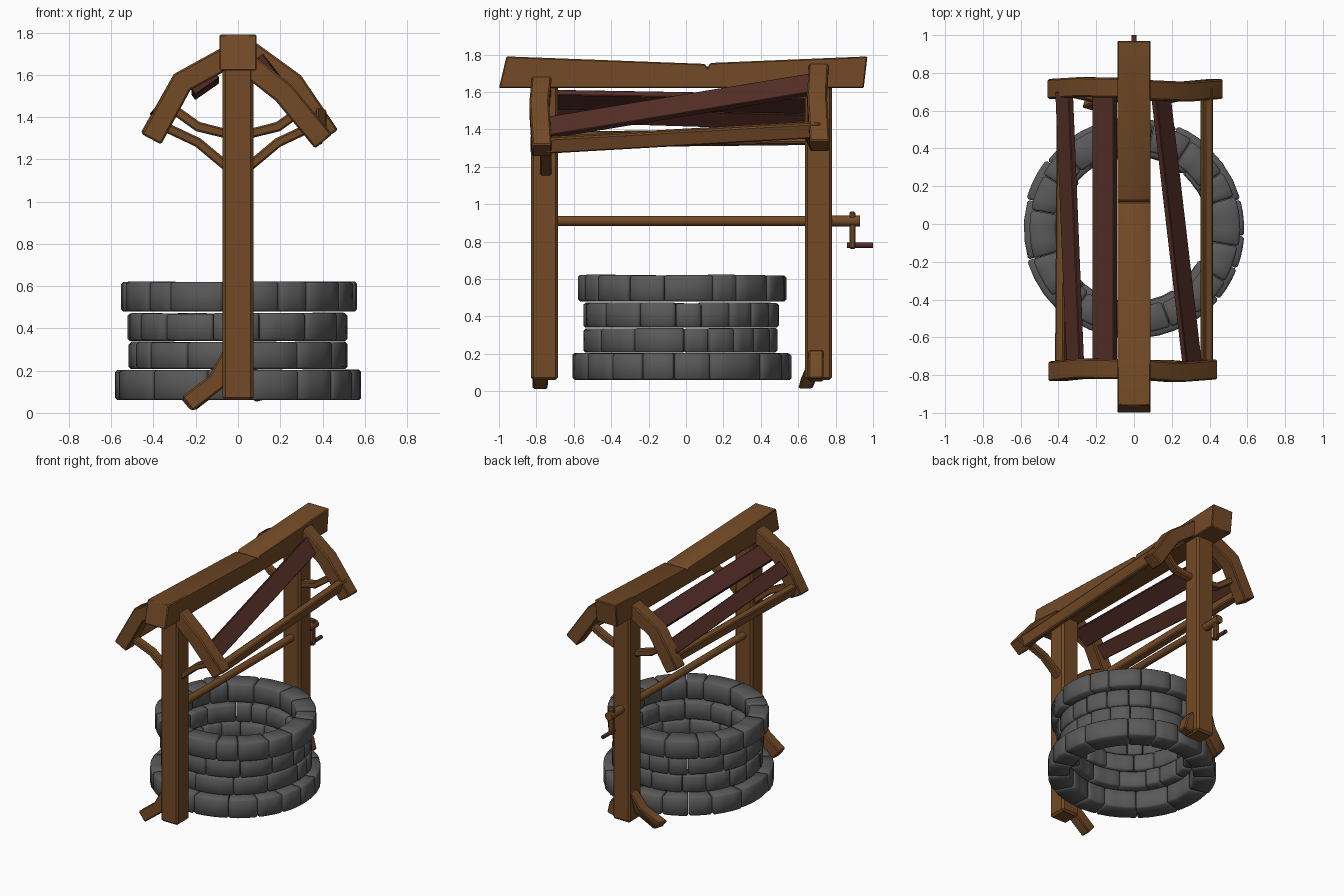
import bpy, bmesh, math, random
from mathutils import Vector, Matrix

if "Cube" in bpy.data.objects:
    bpy.data.objects.remove(bpy.data.objects["Cube"])

random.seed(4)


def material(name, col):
    m = bpy.data.materials.new(name)
    m.diffuse_color = (*col, 1)
    m.use_nodes = True
    m.node_tree.nodes["Principled BSDF"].inputs["Base Color"].default_value = m.diffuse_color
    return m


WOOD = material("brown wood", (0.17, 0.068, 0.019))
RED = material("dark red wood", (0.085, 0.026, 0.019))
STONE = material("grey stone", (0.10, 0.10, 0.10))


def finish(name, bm, mat, bevel=0.008, angle=35):
    bmesh.ops.recalc_face_normals(bm, faces=bm.faces[:])
    if bevel:
        edges = [e for e in bm.edges if e.calc_face_angle(0) > math.radians(40)]
        bmesh.ops.bevel(bm, geom=edges, offset=bevel, segments=1,
                        affect='EDGES', clamp_overlap=True)
    me = bpy.data.meshes.new(name)
    bm.to_mesh(me)
    bm.free()
    me.materials.append(mat)
    ob = bpy.data.objects.new(name, me)
    bpy.context.collection.objects.link(ob)
    bpy.ops.object.select_all(action='DESELECT')
    ob.select_set(True)
    bpy.context.view_layer.objects.active = ob
    bpy.ops.object.shade_smooth_by_angle(angle=math.radians(angle))
    return ob


def skin(bm, rings):
    # closed solid from a row of four-sided sections
    vs = [[bm.verts.new(p) for p in r] for r in rings]
    for a, b in zip(vs, vs[1:]):
        for i in range(4):
            j = (i + 1) % 4
            bm.faces.new((a[i], a[j], b[j], b[i]))
    bm.faces.new(vs[0][::-1])
    bm.faces.new(vs[-1])


def beam(name, pts, w, h, mat=WOOD, side=(0, 1, 0), bevel=0.008):
    # rectangular section swept along points; w lies along side
    pts = [Vector(p) for p in pts]
    side = Vector(side).normalized()
    rings = []
    for i, p in enumerate(pts):
        d0 = (p - pts[max(i - 1, 0)]).normalized()
        d1 = (pts[min(i + 1, len(pts) - 1)] - p).normalized()
        t = (d0 + d1).normalized()
        n = t.cross(side).normalized()
        k = 1 / max(t.dot(d1 if i == 0 else d0), 0.5)
        s, u = side * w / 2, n * h / 2 * k
        rings.append([p + s + u, p - s + u, p - s - u, p + s - u])
    bm = bmesh.new()
    skin(bm, rings)
    return finish(name, bm, mat, bevel)


def rod(name, x, z, y0, y1, r, mat=WOOD, n=10):
    bm = bmesh.new()
    bmesh.ops.create_cone(bm, cap_ends=True, segments=n, radius1=r, radius2=r, depth=y1 - y0,
                          matrix=Matrix.Translation((x, (y0 + y1) / 2, z))
                          @ Matrix.Rotation(math.pi / 2, 4, 'X'))
    return finish(name, bm, mat, 0, 50)


# Stone courses: z bottom, z top, inner radius, outer radius
courses = [(0.06, 0.203, 0.43, 0.588), (0.207, 0.336, 0.385, 0.522),
           (0.341, 0.472, 0.385, 0.522), (0.48, 0.62, 0.415, 0.56)]
for c, (z0, z1, ri, ro) in enumerate(courses):
    bm = bmesh.new()
    sizes = [random.uniform(0.65, 1.4) for _ in range(16)]
    a = random.random()
    for s in sizes:
        span = s / sum(sizes) * math.tau
        o = ro + random.uniform(-0.008, 0.004)
        q = ri + random.uniform(-0.008, 0.008)
        top = z1 + random.uniform(-0.003, 0.003)
        rings = []
        for k in range(4):
            t = a + 0.003 + (span - 0.006) * k / 3
            x, y = math.cos(t), math.sin(t)
            rings.append([(r * x, r * y - 0.025, z)
                          for r, z in ((q, z0), (o, z0), (o, top), (q, top))])
        skin(bm, rings)
        a += span
    finish(f"stone_course_{c + 1}", bm, STONE, 0.011, 50)

# Posts
for name, y, top in (("front_post", -0.757, 1.66), ("back_post", 0.708, 1.67)):
    beam(name, [(0, y, 0.06), (0, y, top)], 0.145, 0.145, bevel=0.014)

# Ridge beam with a notch in its top
profile = [(-1.0, 1.62), (0.95, 1.62), (0.97, 1.79), (0.13, 1.755),
           (0.115, 1.73), (0.10, 1.75), (-0.96, 1.79)]
bm = bmesh.new()
f = bm.faces.new([bm.verts.new((-0.088, y, z)) for y, z in profile])
ext = bmesh.ops.extrude_face_region(bm, geom=[f])
bmesh.ops.translate(bm, vec=(0.176, 0, 0),
                    verts=[v for v in ext["geom"] if isinstance(v, bmesh.types.BMVert)])
finish("ridge_beam", bm, WOOD, 0.006)

# Bent rafters
beam("front_left_rafter", [(-0.02, -0.77, 1.70), (-0.265, -0.765, 1.565), (-0.41, -0.78, 1.295)], 0.105, 0.105)
beam("front_right_rafter", [(0.03, -0.77, 1.66), (0.215, -0.785, 1.515), (0.405, -0.77, 1.285)], 0.105, 0.105)
beam("back_left_rafter", [(-0.02, 0.72, 1.70), (-0.265, 0.725, 1.565), (-0.415, 0.715, 1.30)], 0.105, 0.105)
beam("back_right_rafter", [(0.04, 0.71, 1.72), (0.26, 0.70, 1.56), (0.43, 0.715, 1.31)], 0.105, 0.105)

# Braces under the rafters
for s, tag in ((-1, "left"), (1, "right")):
    beam(f"front_{tag}_brace", [(s * 0.04, -0.75, 1.155), (s * 0.19, -0.75, 1.28),
                                (s * 0.36, -0.765, 1.36)], 0.06, 0.045)
    beam(f"back_{tag}_brace", [(s * 0.03, 0.69, 1.315), (s * 0.19, 0.67, 1.355),
                               (s * 0.33, 0.70, 1.455)], 0.06, 0.045)

# Purlins joining the rafter ends
beam("right_purlin", [(0.385, -0.76, 1.315), (0.385, 0.72, 1.40)], 0.085, 0.05, side=(0.3, 0, 1))
beam("left_purlin", [(-0.385, -0.76, 1.345), (-0.375, 0.72, 1.36)], 0.08, 0.05, side=(-0.3, 0, 1))

# Remaining roof planks
beam("right_roof_plank", [(0.31, -0.76, 1.405), (0.14, 0.70, 1.645)], 0.13, 0.035, RED, (0.62, 0, -0.78), 0.004)
beam("upper_left_roof_plank", [(-0.155, -0.76, 1.56), (-0.155, 0.70, 1.535)], 0.14, 0.035, RED, (-0.82, 0, -0.57), 0.004)
beam("lower_left_roof_plank", [(-0.31, -0.76, 1.49), (-0.37, 0.70, 1.445)], 0.11, 0.035, RED, (-0.65, 0, -0.76), 0.004)

# Winch axle, crank and handle
rod("axle", 0, 0.91, -0.75, 0.86, 0.027)
rod("axle_end", 0, 0.91, 0.76, 0.93, 0.03)
beam("crank_arm", [(0, 0.89, 0.76), (0, 0.89, 0.96)], 0.034, 0.042)
rod("crank_handle", 0, 0.78, 0.86, 1.0, 0.014, RED)

# Feet
beam("front_foot", [(-0.03, -0.77, 0.28), (-0.105, -0.775, 0.145), (-0.24, -0.78, 0.042)], 0.08, 0.085)
beam("back_left_foot", [(-0.03, 0.72, 0.28), (-0.105, 0.69, 0.145), (-0.24, 0.645, 0.042)], 0.08, 0.085, side=(0.3, 1, 0))
beam("back_right_foot", [(0.05, 0.695, 0.20), (0.095, 0.695, 0.14), (0.115, 0.695, 0.06)], 0.08, 0.075)
